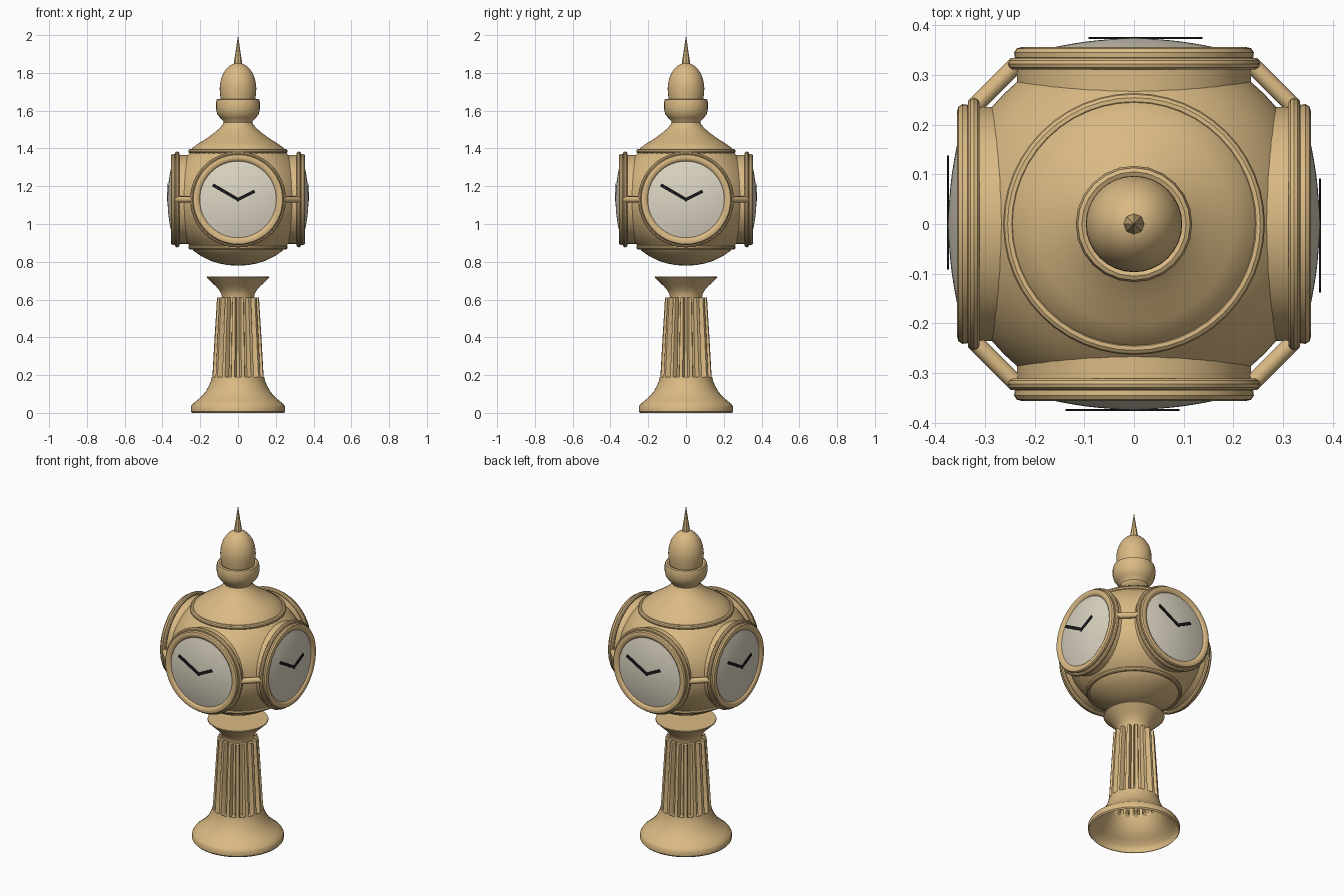
import bpy, bmesh, math
from mathutils import Matrix, Vector

cube = bpy.data.objects.get("Cube")
if cube:
    bpy.data.objects.remove(cube, do_unlink=True)


def material(name, rgb):
    m = bpy.data.materials.new(name)
    m.use_nodes = True
    m.diffuse_color = (*rgb, 1)
    m.node_tree.nodes["Principled BSDF"].inputs["Base Color"].default_value = (*rgb, 1)
    return m


BRASS = material("warm brass", (0.70, 0.49, 0.23))
CREAM = material("cream dial", (0.72, 0.67, 0.55))
BLACK = material("black hands", (0.01, 0.01, 0.012))
CENTRE = 1.13


def finish(name, bm, mat, matrix=Matrix(), angle=35):
    bmesh.ops.remove_doubles(bm, verts=bm.verts, dist=1e-5)
    bmesh.ops.recalc_face_normals(bm, faces=bm.faces)
    mesh = bpy.data.meshes.new(name)
    bm.to_mesh(mesh)
    bm.free()
    mesh.materials.append(mat)
    mesh.shade_smooth()
    mesh.set_sharp_from_angle(angle=math.radians(angle))
    obj = bpy.data.objects.new(name, mesh)
    obj.matrix_world = matrix
    bpy.context.collection.objects.link(obj)
    return obj


def lathe(name, profile, mat=BRASS, segments=48, matrix=Matrix(), shape=None, closed=False):
    """Turn (radius, height) points about z; shape(angle, height) scales the radius."""
    bm = bmesh.new()
    rings = []
    for r, z in profile:
        ring = []
        for i in range(segments):
            a = math.tau * i / segments
            rr = r * (shape(a, z) if shape else 1)
            ring.append(bm.verts.new((rr * math.cos(a), rr * math.sin(a), z)))
        rings.append(ring)
    pairs = list(zip(rings, rings[1:]))
    if closed:
        pairs.append((rings[-1], rings[0]))
    for low, high in pairs:
        for i in range(segments):
            j = (i + 1) % segments
            bm.faces.new((low[i], low[j], high[j], high[i]))
    return finish(name, bm, mat, matrix)


def ring(name, major, minor, z, matrix=Matrix()):
    points = [(major + minor * math.cos(math.tau * i / 10),
               z + minor * math.sin(math.tau * i / 10)) for i in range(10)]
    return lathe(name, points, matrix=matrix, closed=True)


def rod(name, start, end, radius):
    start, end = Vector(start), Vector(end)
    turn = (end - start).to_track_quat("Z", "Y").to_matrix().to_4x4()
    length = (end - start).length
    lathe(name, [(0, 0), (radius, 0), (radius, length), (0, length)],
          segments=12, matrix=Matrix.Translation(start) @ turn)


# Pedestal: flared foot, fluted column and bell-shaped cup
lathe("pedestal_foot", [(.243, 0), (.25, .008), (.25, .032), (.242, .046), (.215, .068),
                        (.19, .09), (.17, .115), (.155, .142), (.143, .17), (.139, .19)])


def flutes(angle, z):
    depth = min(1, max(0, (z - .17) / .02))
    wave = math.cos(16 * (angle - math.pi / 2))
    return 1 - .22 * depth * min(1, max(0, wave + .25) * 1.4)


lathe("fluted_column", [(.14, .165), (.139, .175), (.138, .18), (.137, .19),
                        (.125, .40), (.112, .61), (0, .61)], segments=192, shape=flutes)
lathe("pedestal_cup", [(.085, .605), (.087, .625), (.096, .645), (.115, .668),
                       (.14, .692), (.157, .708), (.166, .717), (.165, .722), (0, .722)])

# Rounded clock body with bands and a shallow bottom bowl
body = []
for i in range(21):
    dz = -.25 + .5 * i / 20
    body.append((.37 * math.sqrt(1 - (dz / .34) ** 2), CENTRE + dz))
lathe("clock_body", body, segments=64)
ring("lower_band", .25, .013, .877)
ring("upper_band", .25, .013, 1.385)
lathe("bottom_bowl", [(.25, .877), (.235, .858), (.2, .833), (.15, .807),
                      (.1, .791), (.05, .782), (0, .78)])

# Roof, collar, dome and spire
lathe("roof", [(.25, 1.385), (.24, 1.405), (.2, 1.432), (.16, 1.458), (.125, 1.483),
               (.1, 1.505), (.082, 1.525), (.075, 1.54)])
lathe("collar", [(.072, 1.525), (.078, 1.545), (.095, 1.562), (.11, 1.582), (.117, 1.61),
                 (.117, 1.64), (.113, 1.658), (.105, 1.662), (.09, 1.655)], segments=24)
dome = [(.09, 1.65), (.095, 1.685)]
for i in range(11):
    a = math.pi / 2 * i / 10
    dome.append((.097 * math.cos(a), 1.715 + .138 * math.sin(a)))
lathe("dome", dome, segments=32)
lathe("spire", [(.019, 1.835), (.021, 1.86), (.013, 1.91), (.006, 1.96), (0, 2)], segments=8)


# Four clock faces, each built facing local +z
def hand(name, x, y, width, matrix):
    length, angle = math.hypot(x, y), math.atan2(y, x)
    bm = bmesh.new()
    bmesh.ops.create_cube(bm, size=1)
    place = (Matrix.Rotation(angle, 4, "Z") @ Matrix.Translation((length / 2 - width / 4, 0, .374))
             @ Matrix.Diagonal((length + width / 2, width, .004, 1)))
    bmesh.ops.transform(bm, matrix=place, verts=bm.verts)
    finish(name, bm, BLACK, matrix)


dial = []
for i in range(9):
    r = .203 * (1 - i / 8)
    dial.append((r, .345 + .028 * (1 - (r / .203) ** 2)))
for k, side in enumerate(("front", "left", "back", "right")):
    place = (Matrix.Translation((0, 0, CENTRE)) @ Matrix.Rotation(k * math.pi / 2, 4, "Z")
             @ Matrix.Rotation(math.pi / 2, 4, "X"))
    lathe(side + "_clock_drum", [(.235, .22), (.235, .33), (.24, .335), (.241, .345),
                                 (.236, .353), (.225, .356), (.212, .354), (.203, .347),
                                 (.2, .338)], matrix=place, segments=56)
    ring(side + "_clock_ring", .242, .012, .322, place)
    lathe(side + "_dial", dial, CREAM, matrix=place)
    hand(side + "_minute_hand", -.133, .077, .017, place)
    hand(side + "_hour_hand", .088, .044, .017, place)

# Short bars tying neighbouring clock drums together
for sx in (-1, 1):
    for sy in (-1, 1):
        rod("drum_link", (sx * .235, sy * .322, CENTRE), (sx * .322, sy * .235, CENTRE), .017)
